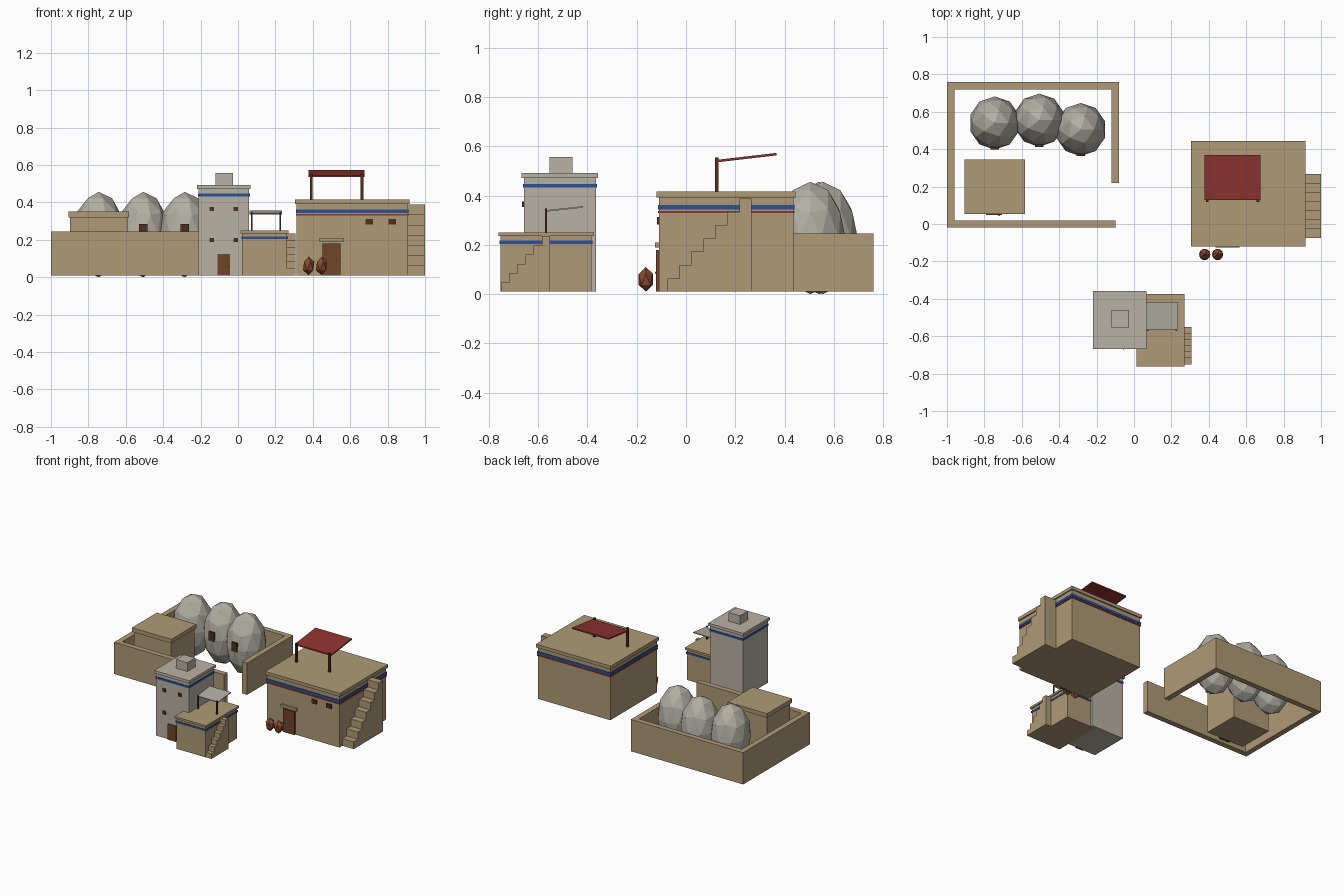
import bpy, bmesh
from mathutils import Vector

cube = bpy.data.objects.get("Cube")
if cube:
    bpy.data.objects.remove(cube, do_unlink=True)

GROUND = 0.01


def material(name, hex_code):
    def linear(c):
        return c / 12.92 if c <= 0.04045 else ((c + 0.055) / 1.055) ** 2.4
    rgb = [linear(int(hex_code[i:i + 2], 16) / 255) for i in (0, 2, 4)]
    mat = bpy.data.materials.new(name)
    mat.use_nodes = True
    mat.diffuse_color = (*rgb, 1)
    node = mat.node_tree.nodes["Principled BSDF"]
    node.inputs["Base Color"].default_value = (*rgb, 1)
    node.inputs["Roughness"].default_value = 0.9
    return mat


SAND = material("sand plaster", "AF9A76")
STONE = material("pale stone", "B9B2A5")
CANVAS = material("grey canvas", "B2AFA4")
BLUE = material("blue paint", "2C509A")
RED = material("dark red", "8E3430")
DOOR = material("door wood", "70452A")
DARK = material("dark wood", "4C2E1E")
CLAY = material("rust clay", "874A2E")
BRASS = material("brass", "C8A258")


def finish(name, bm, mat):
    bmesh.ops.recalc_face_normals(bm, faces=bm.faces)
    mesh = bpy.data.meshes.new(name)
    bm.to_mesh(mesh)
    bm.free()
    mesh.materials.append(mat)
    obj = bpy.data.objects.new(name, mesh)
    bpy.context.collection.objects.link(obj)
    return obj


def box(name, mat, x, y, z, rise=0):
    """Box from ranges; rise lifts the back edge to make a slope."""
    bm = bmesh.new()
    bmesh.ops.create_cube(bm, size=1)
    for v in bm.verts:
        lift = rise * (v.co.y + 0.5)
        v.co = Vector([r[0] + (r[1] - r[0]) * (c + 0.5) for r, c in zip((x, y, z), v.co)])
        v.co.z += lift
    return finish(name, bm, mat)


def grow(r, d):
    return (r[0] - d, r[1] + d)


def building(name, mat, x, y, top, cap, bands=()):
    """Walls, overhanging roof slab and painted bands."""
    box(name + "_walls", mat, x, y, (GROUND, top - cap))
    box(name + "_roof", mat, grow(x, 0.009), grow(y, 0.009), (top - cap, top))
    for i, (paint, low, high) in enumerate(bands):
        box(f"{name}_band_{i + 1}", paint, grow(x, 0.004), grow(y, 0.004), (low, high))


def stairs(name, x, y, top, steps):
    """Solid side staircase climbing toward the back."""
    run, step = (y[1] - y[0]) / steps, (top - GROUND) / steps
    outline = [(y[0], GROUND)]
    for i in range(steps):
        z = GROUND + step * (i + 1)
        outline += [(y[0] + run * i, z), (y[0] + run * (i + 1), z)]
    outline.append((y[1], GROUND))
    bm = bmesh.new()
    face = bm.faces.new([bm.verts.new((x[0], py, pz)) for py, pz in outline])
    side = bmesh.ops.extrude_face_region(bm, geom=[face])["geom"]
    verts = [g for g in side if isinstance(g, bmesh.types.BMVert)]
    bmesh.ops.translate(bm, vec=(x[1] - x[0], 0, 0), verts=verts)
    finish(name, bm, SAND)


def ball(name, mat, centre, radii, detail):
    bm = bmesh.new()
    bmesh.ops.create_icosphere(bm, subdivisions=detail, radius=1)
    bmesh.ops.scale(bm, vec=radii, verts=bm.verts)
    bmesh.ops.translate(bm, vec=centre, verts=bm.verts)
    return finish(name, bm, mat)


def door(name, x, wall_y, top, depth=0.012):
    box(name, DOOR, x, (wall_y - depth, wall_y + 0.01), (GROUND, top))
    knob_x = x[0] + (x[1] - x[0]) * 0.8
    knob_z = GROUND + (top - GROUND) * 0.45
    ball(name + "_knob", BRASS, (knob_x, wall_y - depth, knob_z), (0.005,) * 3, 1)


def window(name, x, wall_y, z):
    box(name, DARK, x, (wall_y - 0.008, wall_y + 0.01), z)


# Walled yard
box("yard_left_wall", SAND, (-1, -0.96), (-0.02, 0.76), (GROUND, 0.245))
box("yard_back_wall", SAND, (-0.96, -0.08), (0.72, 0.76), (GROUND, 0.245))
box("yard_side_wall", SAND, (-0.12, -0.08), (0.22, 0.72), (GROUND, 0.245))
box("yard_front_wall", SAND, (-0.96, -0.1), (-0.02, 0.02), (GROUND, 0.245))

# Hut in the yard
building("hut", SAND, (-0.897, -0.592), (0.062, 0.336), 0.35, 0.03)
door("hut_door", (-0.79, -0.705), 0.062, 0.14, 0.015)

# Egg-shaped domes with small windows
for i, (x, y) in enumerate([(-0.745, 0.54), (-0.507, 0.555), (-0.285, 0.505)]):
    ball(f"dome_{i + 1}", CANVAS, (x, y, 0.228), (0.137, 0.142, 0.228), 2)
    box(f"dome_window_{i + 1}", DARK, (x - 0.022, x + 0.022), (y - 0.142, y - 0.1), (0.22, 0.285))

# Stone tower
building("tower", STONE, (-0.21, 0.059), (-0.658, -0.366), 0.492, 0.02, [(BLUE, 0.432, 0.447)])
box("tower_turret", STONE, (-0.12, -0.027), (-0.553, -0.46), (0.492, 0.557))
door("tower_door", (-0.11, -0.042), -0.658, 0.125, 0.008)
for x in (-0.141, -0.013):
    for z in (0.187, 0.353):
        window("tower_window", (x - 0.012, x + 0.012), -0.658, (z, z + 0.023))

# Small house beside the tower
building("small_house", SAND, (0.022, 0.262), (-0.752, -0.383), 0.25, 0.015, [(BLUE, 0.204, 0.217)])
stairs("small_stairs", (0.262, 0.308), (-0.75, -0.552), 0.235, 6)
for x in (0.07, 0.222):
    box("small_awning_post", DARK, (x, x + 0.008), (-0.573, -0.565), (0.25, 0.348))
box("small_awning", CANVAS, (0.062, 0.234), (-0.565, -0.417), (0.335, 0.341), 0.016)

# Large house
building("large_house", SAND, (0.314, 0.908), (-0.11, 0.436), 0.416, 0.024,
         [(BLUE, 0.343, 0.362), (RED, 0.329, 0.338)])
stairs("large_stairs", (0.908, 1.0), (-0.076, 0.266), 0.388, 7)
door("large_door", (0.452, 0.547), -0.11, 0.18)
box("large_door_lintel", SAND, (0.437, 0.563), (-0.126, -0.1), (0.19, 0.21))
for x in (0.703, 0.825):
    window("large_window", (x - 0.02, x + 0.02), -0.11, (0.282, 0.312))

# Roof awning on the large house
for x in (0.384, 0.656):
    box("large_awning_post", DARK, (x, x + 0.015), (0.117, 0.131), (0.416, 0.555))
box("large_awning", RED, (0.377, 0.675), (0.127, 0.368), (0.535, 0.545), 0.028)

# Clay pots by the door
for i, x in enumerate((0.378, 0.447)):
    ball(f"clay_pot_{i + 1}", CLAY, (x, -0.163, 0.06), (0.034, 0.034, 0.05), 1)
